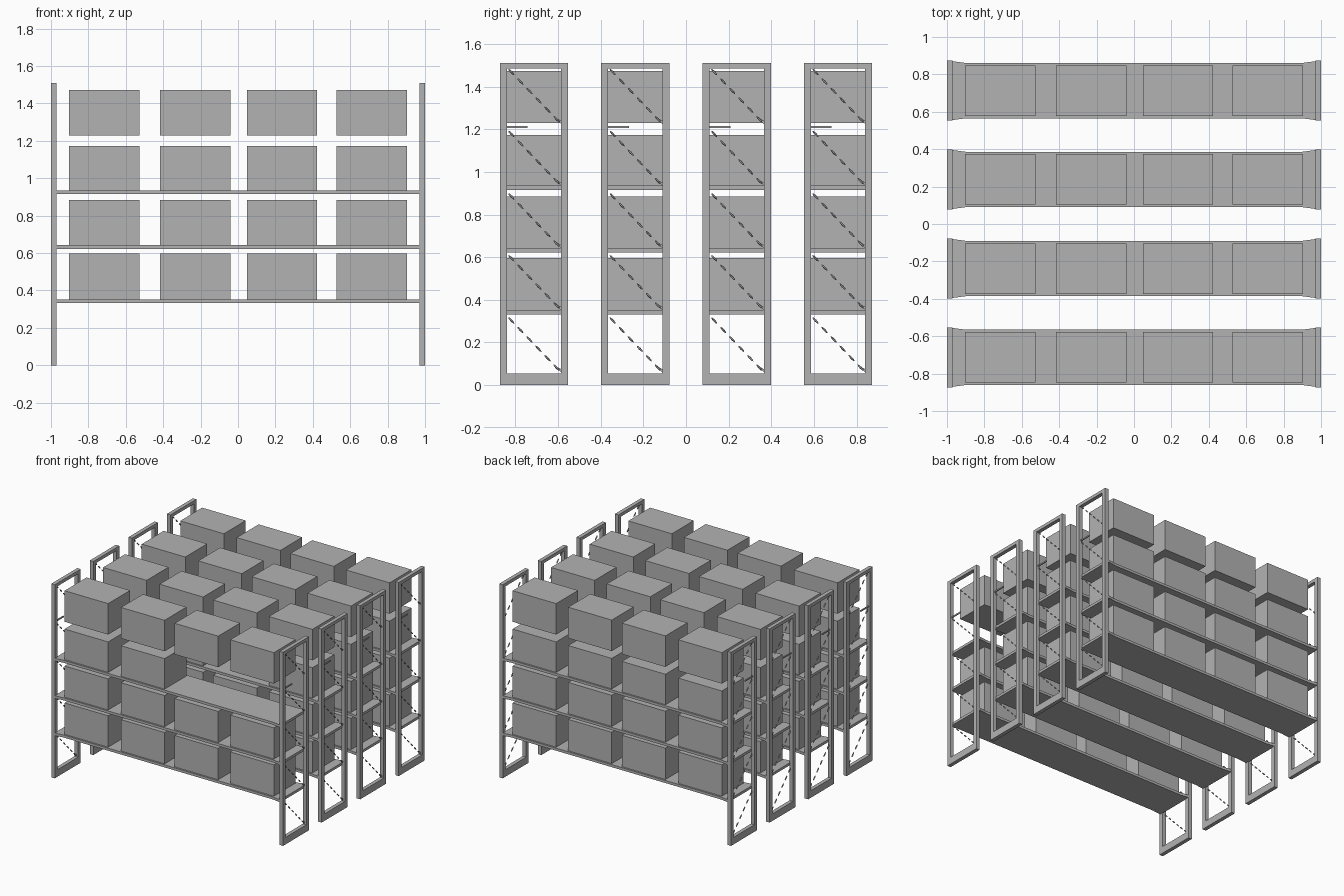
import bpy
import bmesh
from math import atan2, hypot
from mathutils import Matrix, Vector

old = bpy.data.objects.get("Cube")
if old:
    bpy.data.objects.remove(old, do_unlink=True)

# One flat grey for everything
GREY = (0.45, 0.45, 0.45, 1)
grey = bpy.data.materials.new("warehouse grey")
grey.use_nodes = True
grey.diffuse_color = GREY
grey.node_tree.nodes["Principled BSDF"].inputs["Base Color"].default_value = GREY


def add_box(bm, low, high):
    low, high = Vector(low), Vector(high)
    place = Matrix.Translation((low + high) / 2) @ Matrix.Diagonal((*(high - low), 1))
    bmesh.ops.create_cube(bm, size=1, matrix=place)


def finish(bm, name):
    bmesh.ops.recalc_face_normals(bm, faces=bm.faces)
    mesh = bpy.data.meshes.new(name)
    bm.to_mesh(mesh)
    bm.free()
    mesh.materials.append(grey)
    obj = bpy.data.objects.new(name, mesh)
    bpy.context.collection.objects.link(obj)


HEIGHT = 1.51
HALF = 0.16
POST = 0.033
rack_centres = (-0.713, -0.238, 0.238, 0.713)
shelf_tops = (0.352, 0.642, 0.935)
box_bottoms = (*shelf_tops, 1.23)
box_tops = (0.597, 0.885, 1.173, 1.472)
box_columns = (-0.715, -0.228, 0.235, 0.715)
empty_slots = {(0, 2, 2), (0, 2, 3), (1, 2, 2)}    # rack, level, column


def end_frame(yc, side, name):
    """Rectangular upright with posts and top and bottom rails."""
    bm = bmesh.new()
    x0, x1 = sorted((side * 0.97, side))
    y0, y1 = yc - HALF, yc + HALF
    add_box(bm, (x0, y0, 0), (x1, y0 + POST, HEIGHT))
    add_box(bm, (x0, y1 - POST, 0), (x1, y1, HEIGHT))
    add_box(bm, (x0, y0 + POST, 0), (x1, y1 - POST, 0.055))
    add_box(bm, (x0, y0 + POST, HEIGHT - 0.025), (x1, y1 - POST, HEIGHT))
    finish(bm, name)


def bracing(yc, side, name):
    """Broken diagonal wires, one line of short lozenges per bay."""
    bm = bmesh.new()
    x = side * 0.985
    run = 2 * (HALF - POST)
    levels = (0.06, 0.352, 0.642, 0.935, 1.225)
    for low in levels:
        rise = 0.265
        start = Vector((x, yc + run / 2, low))
        step = Vector((0, -run, rise))
        turn = Matrix.Rotation(atan2(run, rise), 4, "X")
        for i in range(6):
            spot = start + step * (i + 0.5) / 6
            size = Matrix.Diagonal((0.007, 0.007, hypot(run, rise) / 9, 1))
            bmesh.ops.create_uvsphere(bm, u_segments=6, v_segments=4, radius=0.5,
                                      matrix=Matrix.Translation(spot) @ turn @ size
                                      @ Matrix.Diagonal((1.5, 1.5, 1, 1)))
        # Gusset in the lower corner of the bay
        corner = [bm.verts.new((x, yc + run / 2 - dy, low + dz))
                  for dy, dz in ((0, 0), (0.035, 0.035), (0, 0.015))]
        bm.faces.new(corner)
    # Short cross wire
    add_box(bm, (x - 0.004, yc - run / 2, 1.205), (x + 0.004, yc - 0.03, 1.215))
    finish(bm, name)


def shelf(yc, top, name):
    """Thin deck that widens to meet the uprights."""
    bm = bmesh.new()
    half_outline = ((-0.975, 0.158), (-0.9, 0.148), (0.9, 0.148), (0.975, 0.158))
    outline = [(x, -y) for x, y in half_outline] + list(reversed(half_outline))
    face = bm.faces.new([bm.verts.new((x, yc + y, top - 0.02)) for x, y in outline])
    extruded = bmesh.ops.extrude_face_region(bm, geom=[face], use_keep_orig=True)
    raised = [v for v in extruded["geom"] if isinstance(v, bmesh.types.BMVert)]
    bmesh.ops.translate(bm, verts=raised, vec=(0, 0, 0.02))
    finish(bm, name)


for r, yc in enumerate(rack_centres):
    for side, label in ((1, "left"), (-1, "right")):
        end_frame(yc, side, f"rack_{r + 1}_{label}_frame")
        bracing(yc, side, f"rack_{r + 1}_{label}_bracing")
    for s, top in enumerate(shelf_tops):
        shelf(yc, top, f"rack_{r + 1}_shelf_{s + 1}")
    # Stored boxes, the top row without a deck
    for level, (low, high) in enumerate(zip(box_bottoms, box_tops)):
        for c, xc in enumerate(box_columns):
            if (r, level, c) in empty_slots:
                continue
            bm = bmesh.new()
            add_box(bm, (xc - 0.188, yc - 0.135, low), (xc + 0.188, yc + 0.135, high))
            finish(bm, f"rack_{r + 1}_box_{level + 1}_{c + 1}")
